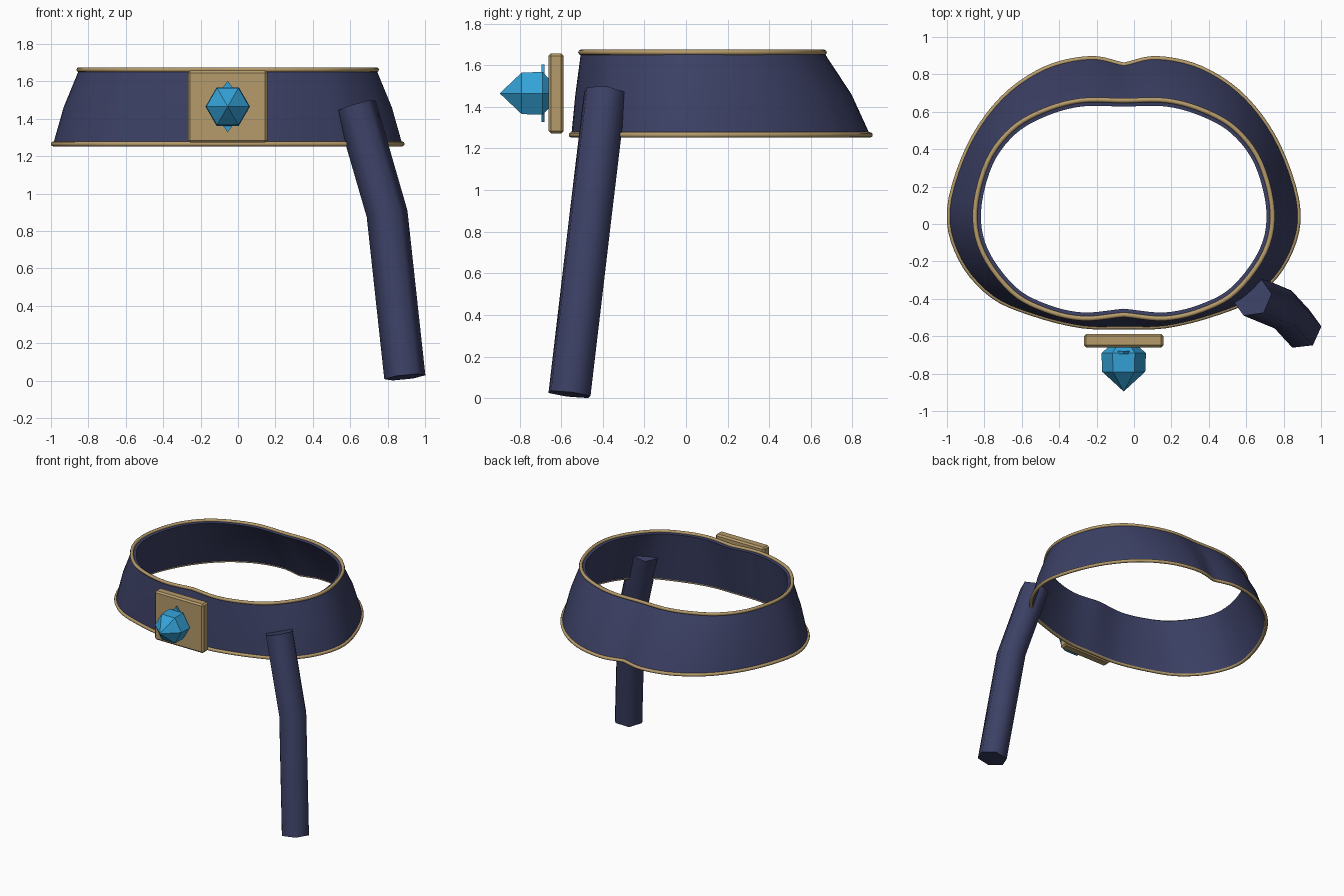
import bpy, bmesh, math
from mathutils import Vector, Matrix

if "Cube" in bpy.data.objects:
    bpy.data.objects.remove(bpy.data.objects["Cube"])

CX = -0.055  # middle of the band


def material(name, rgb):
    m = bpy.data.materials.new(name)
    m.diffuse_color = (*rgb, 1)
    m.use_nodes = True
    m.node_tree.nodes["Principled BSDF"].inputs["Base Color"].default_value = m.diffuse_color
    return m


NAVY = material("navy cloth", (0.045, 0.052, 0.13))
GOLD = material("gold trim", (0.46, 0.325, 0.145))
BLUE = material("blue crystal", (0.035, 0.36, 0.68))


def finish(name, bm, mat, angle=None):
    bmesh.ops.recalc_face_normals(bm, faces=bm.faces[:])
    me = bpy.data.meshes.new(name)
    bm.to_mesh(me)
    bm.free()
    me.materials.append(mat)
    ob = bpy.data.objects.new(name, me)
    bpy.context.collection.objects.link(ob)
    if angle:
        bpy.ops.object.select_all(action='DESELECT')
        ob.select_set(True)
        bpy.context.view_layer.objects.active = ob
        bpy.ops.object.shade_smooth_by_angle(angle=math.radians(angle))
    return ob


def skin(bm, rings, close=False, caps=False):
    """Bridge closed rings of equal length."""
    vs = [[bm.verts.new(p) for p in r] for r in rings]
    n = len(vs[0])
    for i in range(len(vs) if close else len(vs) - 1):
        a, b = vs[i], vs[(i + 1) % len(vs)]
        for j in range(n):
            k = (j + 1) % n
            bm.faces.new((a[j], a[k], b[k], b[j]))
    if caps:
        bm.faces.new(vs[0])
        bm.faces.new(vs[-1])


def outline(half, steps=5):
    """Smooth a half outline, then mirror it into a closed loop."""
    p = [Vector(q) for q in half]
    p = [2 * p[0] - p[1]] + p + [2 * p[-1] - p[-2]]
    out = []
    for i in range(1, len(p) - 2):
        a, b, c, d = p[i - 1:i + 3]
        for s in range(steps):
            t = s / steps
            out.append(0.5 * (2 * b + (c - a) * t + (2 * a - 5 * b + 4 * c - d) * t * t
                              + (3 * b - a - 3 * c + d) * t ** 3))
    out.append(p[-2])
    return out + [Vector((-q.x, q.y)) for q in out[-2:0:-1]]


def inward(loop, d):
    n = len(loop)
    res = []
    for i, q in enumerate(loop):
        t = (loop[(i + 1) % n] - loop[i - 1]).normalized()
        res.append(q + Vector((t.y, -t.x)) * d)  # loop runs clockwise
    return res


def lift(loop, z):
    return [Vector((q.x + CX, q.y, z)) for q in loop]


# Waist band: wide lower edge, narrow upper edge, bulging middle
low = outline([(0, .85), (.18, .885), (.42, .83), (.65, .67), (.83, .41), (.933, .07),
               (.87, -.19), (.7, -.385), (.47, -.485), (.22, -.545), (0, -.55)])
top = outline([(0, .66), (.23, .66), (.43, .605), (.6, .505), (.73, .33), (.795, .07),
               (.755, -.15), (.6, -.36), (.42, -.46), (.22, -.505), (0, -.485)])
mid = [a.lerp(b, 0.4) for a, b in zip(low, top)]
bm = bmesh.new()
skin(bm, [lift(low, 1.265), lift(mid, 1.46), lift(top, 1.66),
          lift(inward(top, .032), 1.655), lift(inward(mid, .025), 1.455),
          lift(inward(low, .012), 1.265)], close=True)
finish("waist_band", bm, NAVY, 40)

# Gold piping on both edges
for name, loop, z in (("lower_piping", low, 1.265), ("upper_piping", top, 1.662)):
    bm = bmesh.new()
    rings = []
    for k in range(8):
        a = math.tau * k / 8
        rings.append(lift(inward(loop, 0.013 * math.cos(a)), z + 0.013 * math.sin(a)))
    skin(bm, rings, close=True)
    finish(name, bm, GOLD, 60)

# Buckle plate
bm = bmesh.new()
bmesh.ops.create_cube(bm, size=1, matrix=Matrix.Translation((CX, -.624, 1.465))
                      @ Matrix.Diagonal((.425, .072, .385, 1)))
bmesh.ops.bevel(bm, geom=bm.edges[:], offset=.012, segments=1, affect='EDGES')
finish("buckle_plate", bm, GOLD)


def facing_ring(r, y, n=6, sx=1):
    return [Vector((CX + sx * r * math.cos(math.tau * k / n), y,
                    1.465 + r * math.sin(math.tau * k / n))) for k in range(n)]


# Six-sided crystal pointing forward
bm = bmesh.new()
skin(bm, [facing_ring(r, y) for r, y in
          ((.078, -.655), (.119, -.69), (.115, -.79), (.0005, -.895))], caps=True)
finish("crystal", bm, BLUE)

# Thin diamond setting behind the crystal
bm = bmesh.new()
skin(bm, [facing_ring(.138, y, 4, .72) for y in (-.68, -.695)], caps=True)
finish("crystal_setting", bm, BLUE)

# Hanging strap end: bent six-sided tube
path = [Vector((.892, -.56, .018)), Vector((.797, -.457, .892)), Vector((.63, -.388, 1.468))]
bm = bmesh.new()
rings = []
for i, p in enumerate(path):
    t = (path[min(i + 1, 2)] - path[max(i - 1, 0)]).normalized()
    u = (Vector((1, 0, 0)) - t * t.x).normalized()
    v = t.cross(u)
    rings.append([p + .111 * (u * math.cos(a) + v * math.sin(a))
                  for a in (math.tau * k / 6 + .1 for k in range(6))])
skin(bm, rings, caps=True)
finish("hanging_strap", bm, NAVY, 65)
